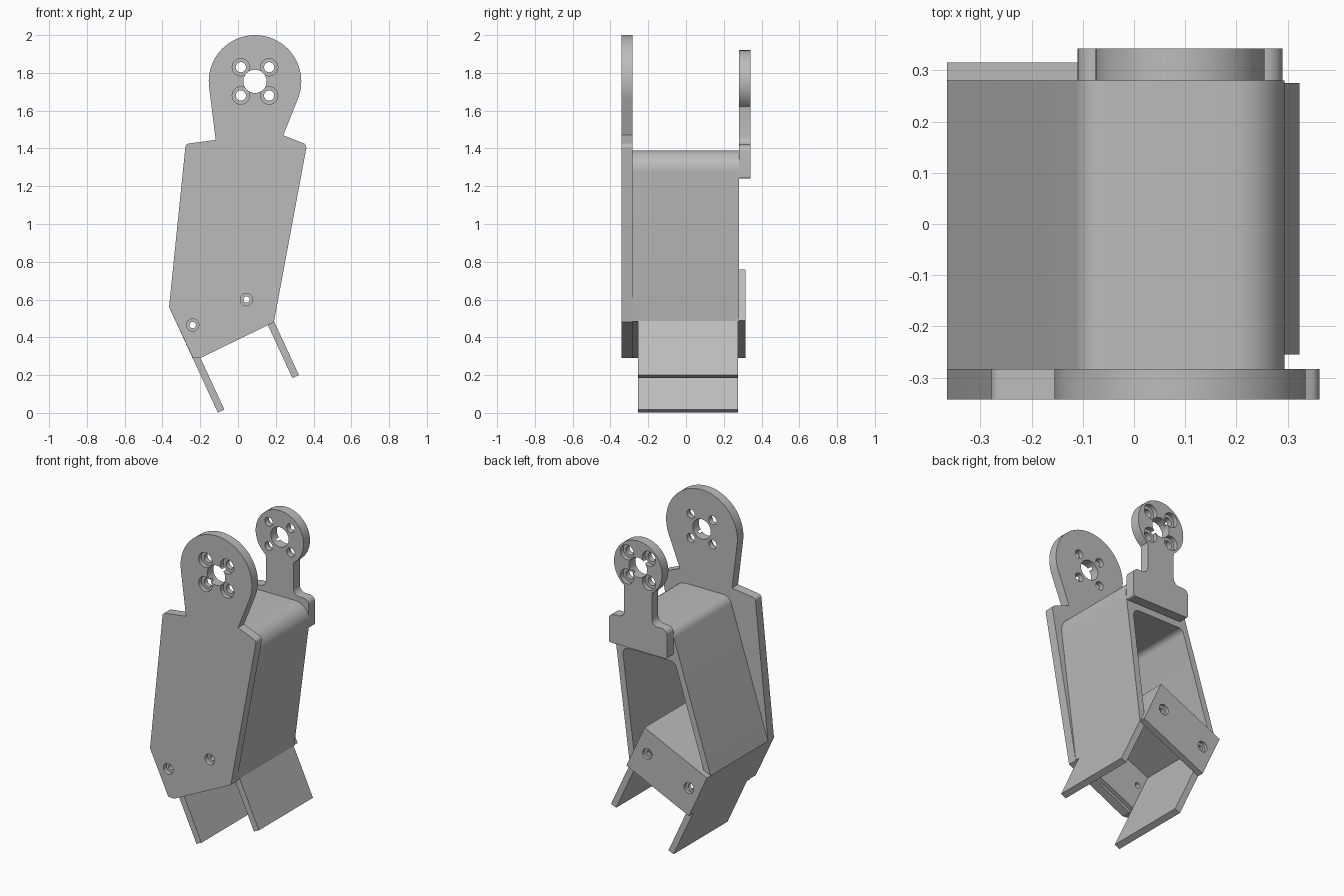
import bpy, bmesh, math
from mathutils import Vector

old = bpy.data.objects.get("Cube")
if old:
    bpy.data.objects.remove(old, do_unlink=True)

grey = bpy.data.materials.new("plain_grey")
grey.use_nodes = True
COLOUR = (0.5, 0.5, 0.5, 1)
grey.diffuse_color = COLOUR
grey.node_tree.nodes["Principled BSDF"].inputs["Base Color"].default_value = COLOUR


def arc(cx, cz, r, a0, a1, n):
    steps = [math.radians(a0 + (a1 - a0) * i / n) for i in range(n + 1)]
    return [(cx + r * math.cos(a), cz + r * math.sin(a)) for a in steps]


def rounded(pts, n=8):
    """Open path of (x, z) or (x, z, radius); corners with a radius become fillets."""
    out = []
    for i, p in enumerate(pts):
        if len(p) == 2:
            out.append(p)
            continue
        c = Vector(p[:2])
        a = (Vector(pts[i - 1][:2]) - c).normalized()
        b = (Vector(pts[(i + 1) % len(pts)][:2]) - c).normalized()
        half = a.angle(b) / 2
        mid = c + (a + b).normalized() * p[2] / math.sin(half)
        start = c + a * p[2] / math.tan(half) - mid
        end = c + b * p[2] / math.tan(half) - mid
        sweep = start.angle(end)
        for k in range(n + 1):
            t = k / n
            v = (start * math.sin((1 - t) * sweep) + end * math.sin(t * sweep)) / math.sin(sweep)
            out.append(tuple(mid + v))
    return out


def prism(name, pts, y0, y1):
    """Extrude an (x, z) outline from y0 to y1."""
    bm = bmesh.new()
    face = bm.faces.new([bm.verts.new((x, y0, z)) for x, z in pts])
    new = bmesh.ops.extrude_face_region(bm, geom=[face])["geom"]
    bmesh.ops.translate(bm, vec=(0, y1 - y0, 0),
                        verts=[v for v in new if isinstance(v, bmesh.types.BMVert)])
    bmesh.ops.recalc_face_normals(bm, faces=bm.faces)
    mesh = bpy.data.meshes.new(name)
    bm.to_mesh(mesh)
    bm.free()
    mesh.materials.append(grey)
    ob = bpy.data.objects.new(name, mesh)
    bpy.context.collection.objects.link(ob)
    return ob


def activate(ob):
    bpy.ops.object.select_all(action='DESELECT')
    ob.select_set(True)
    bpy.context.view_layer.objects.active = ob


def drill(ob, x, z, r, y0, y1):
    cutter = prism("hole_cutter", arc(x, z, r, 0, 345, 23), y0, y1)
    cutter.hide_render = True
    mod = ob.modifiers.new("hole", 'BOOLEAN')
    mod.operation = 'DIFFERENCE'
    mod.solver = 'EXACT'
    mod.object = cutter
    activate(ob)
    bpy.ops.object.modifier_apply(modifier=mod.name)
    bpy.data.objects.remove(cutter, do_unlink=True)


HX, HZ = 0.09, 1.755                      # pivot axis shared by both heads
FRONT, INNER, BACK, REAR = -0.342, -0.283, 0.28, 0.342
SCREWS = [(-0.24, 0.465), (0.045, 0.6)]


def drill_head(ob, y0, y1, bore0, bore1):
    drill(ob, HX, HZ, 0.062, y0 - 0.05, y1 + 0.05)
    for sx in (-1, 1):
        for sz in (-1, 1):
            x, z = HX + sx * 0.075, HZ + sz * 0.075
            drill(ob, x, z, 0.027, y0 - 0.05, y1 + 0.05)
            drill(ob, x, z, 0.046, bore0, bore1)


# Large front plate with round head
front_plate = prism("front_plate", arc(HX, HZ, 0.245, -21.7, 187, 48) + rounded([
    (-0.118, 1.445), (-0.277, 1.424, 0.02), (-0.365, 0.56), (-0.24, 0.293),
    (-0.2, 0.29), (0.19, 0.48), (0.365, 1.42, 0.025), (0.24, 1.47)]), FRONT, INNER)
drill_head(front_plate, FRONT, INNER, FRONT - 0.05, FRONT + 0.028)
for x, z in SCREWS:
    drill(front_plate, x, z, 0.017, FRONT - 0.05, INNER + 0.05)
    drill(front_plate, x, z, 0.033, FRONT - 0.05, FRONT + 0.028)

# Small rear plate: disc, neck and flange (right half mirrored about the pivot)
half = rounded([(0.09, 1.24), (0.29, 1.24, 0.012), (0.29, 1.42, 0.035),
                (0.185, 1.42, 0.04), (0.185, 1.61)])
left = [(2 * HX - x, z) for x, z in reversed(half[1:])]
rear_plate = prism("rear_plate", half + arc(HX, HZ, 0.165, -54, 234, 44) + left, BACK, REAR)
drill_head(rear_plate, BACK, REAR, REAR - 0.028, REAR + 0.05)

# Hollow housing, open at the rear and at the bottom
outer = rounded([(0.19, 0.485), (0.308, 1.39, 0.1), (-0.1, 1.39, 0.06), (-0.365, 0.56)])
inner = rounded([(-0.32, 0.575), (-0.12, 1.2, 0.04), (0.243, 1.2, 0.04), (0.152, 0.5)])
housing = prism("housing", outer + inner, INNER, BACK)

# Tilted bracket: web, two legs and two cheek plates
DOWN = Vector((0.42, -0.908)).normalized()
ACROSS = Vector((-DOWN.y, DOWN.x))
TOP_LEFT = Vector((-0.365, 0.56))
WIDTH, CHEEK, LEG, THICK = 0.473, 0.297, 0.615, 0.038


def tilted(name, a0, a1, d0, d1, y0, y1):
    corners = [(a0, d0), (a1, d0), (a1, d1), (a0, d1)]
    return prism(name, [tuple(TOP_LEFT + ACROSS * a + DOWN * d) for a, d in corners], y0, y1)


LEG_Y = (-0.255, 0.275)
parts = [front_plate, rear_plate, housing,
         tilted("bracket_web", THICK, WIDTH - THICK, 0, THICK, *LEG_Y),
         tilted("right_leg", 0, THICK, 0, LEG, *LEG_Y),
         tilted("left_leg", WIDTH - THICK, WIDTH, 0, LEG, *LEG_Y)]
front_cheek = tilted("front_cheek", 0, WIDTH, 0, CHEEK, INNER, LEG_Y[0])
rear_cheek = tilted("rear_cheek", 0, WIDTH, 0, CHEEK, LEG_Y[1], 0.315)
for x, z in SCREWS:
    drill(front_cheek, x, z, 0.017, INNER - 0.05, LEG_Y[0] + 0.05)
    drill(rear_cheek, x, z, 0.017, LEG_Y[1] - 0.05, 0.4)
    drill(rear_cheek, x, z, 0.033, 0.295, 0.4)
parts += [front_cheek, rear_cheek]

for ob in parts:
    activate(ob)
    bpy.ops.object.shade_smooth_by_angle(angle=math.radians(30))
